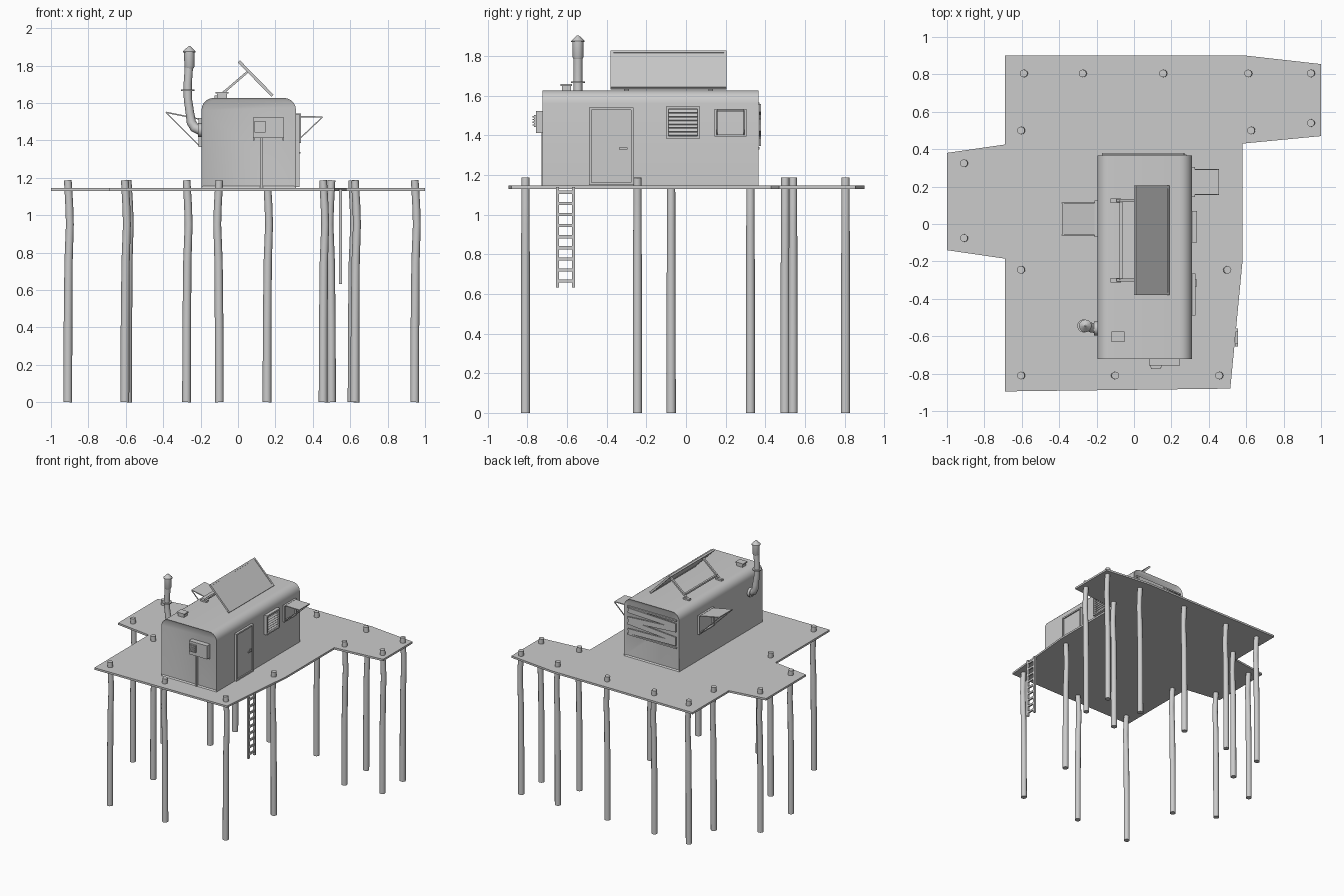
import bpy, bmesh, math
from mathutils import Vector

if "Cube" in bpy.data.objects:
    bpy.data.objects.remove(bpy.data.objects["Cube"])


def finish(bm, name, smooth=False):
    bmesh.ops.recalc_face_normals(bm, faces=bm.faces)
    me = bpy.data.meshes.new(name)
    bm.to_mesh(me)
    bm.free()
    ob = bpy.data.objects.new(name, me)
    bpy.context.collection.objects.link(ob)
    if smooth:
        bpy.ops.object.select_all(action='DESELECT')
        ob.select_set(True)
        bpy.context.view_layer.objects.active = ob
        bpy.ops.object.shade_smooth_by_angle(angle=math.radians(35))
    return ob


def box(name, x0, x1, y0, y1, z0, z1):
    bm = bmesh.new()
    bmesh.ops.create_cube(bm, size=1)
    for v in bm.verts:
        v.co = Vector(((x0 + x1) / 2 + v.co.x * (x1 - x0),
                       (y0 + y1) / 2 + v.co.y * (y1 - y0),
                       (z0 + z1) / 2 + v.co.z * (z1 - z0)))
    return finish(bm, name)


def bar(name, a, b, w=0.008, h=0.008, up=(0, 1, 0)):
    """Rectangular bar from a to b; w is measured along 'up'."""
    a, b = Vector(a), Vector(b)
    d = (b - a).normalized()
    s = Vector(up) - d * d.dot(Vector(up))
    s.normalize()
    t = d.cross(s)
    bm = bmesh.new()
    rings = [[bm.verts.new(p + s * i * w / 2 + t * j * h / 2)
              for i, j in ((-1, -1), (1, -1), (1, 1), (-1, 1))] for p in (a, b)]
    for k in range(4):
        bm.faces.new((rings[0][k], rings[0][k - 1], rings[1][k - 1], rings[1][k]))
    bm.faces.new(rings[0])
    bm.faces.new(rings[1])
    return finish(bm, name)


def tube(name, path, radii, n=12):
    """Round tube along a path lying in an xz-like plane."""
    pts = [Vector(p) for p in path]
    bm = bmesh.new()
    rings = []
    for i, p in enumerate(pts):
        d = (pts[min(i + 1, len(pts) - 1)] - pts[max(i - 1, 0)]).normalized()
        s = (Vector((0, 1, 0)) - d * d.y).normalized()
        t = d.cross(s)
        rings.append([bm.verts.new(p + radii[i] * (s * math.cos(k * math.tau / n) + t * math.sin(k * math.tau / n)))
                      for k in range(n)])
    for r, q in zip(rings, rings[1:]):
        for k in range(n):
            bm.faces.new((r[k - 1], r[k], q[k], q[k - 1]))
    bm.faces.new(rings[0])
    bm.faces.new(rings[-1])
    return finish(bm, name, True)


def extrude(name, pts, vec, inset=None, smooth=False):
    """Extrude a closed outline; optionally recess both end faces."""
    bm = bmesh.new()
    f = bm.faces.new([bm.verts.new(p) for p in pts])
    new = bmesh.ops.extrude_face_region(bm, geom=[f])['geom']
    bmesh.ops.translate(bm, verts=[e for e in new if isinstance(e, bmesh.types.BMVert)], vec=vec)
    bmesh.ops.recalc_face_normals(bm, faces=bm.faces)
    if inset:
        for e in [g for g in bm.faces if len(g.verts) > 4]:
            bmesh.ops.inset_region(bm, faces=[e], thickness=inset)
            bmesh.ops.translate(bm, verts=e.verts, vec=-e.normal * 0.008)
    return finish(bm, name, smooth)


def side_frame(name, x0, x1, y0, y1, z0, z1, w=0.012):
    """Four-piece frame on a side wall."""
    box(name + "_bottom", x0, x1, y0, y1, z0, z0 + w)
    box(name + "_top", x0, x1, y0, y1, z1 - w, z1)
    box(name + "_front", x0, x1, y0, y0 + w, z0 + w, z1 - w)
    box(name + "_back", x0, x1, y1 - w, y1, z0 + w, z1 - w)


# Deck
outline = [(-.69, .9), (.6, .9), (1, .855), (1, .47), (.58, .43), (.58, -.2), (.515, -.88),
           (-.69, -.895), (-.69, -.185), (-1, -.14), (-1, .38), (-.69, .425)]
extrude("deck", [(x, y, 1.13) for x, y in outline], (0, 0, .016))

# Slightly bent stilts
posts = [(-.59, .805), (-.275, .805), (.155, .805), (.61, .805), (.945, .805), (.945, .54), (.625, .5),
         (-.605, .5), (-.91, .325), (-.91, -.075), (-.605, -.245), (.5, -.245), (-.605, -.81),
         (-.1, -.81), (.455, -.81)]
bend = [(0, 0), (.4, .001), (.75, .004), (.95, .011), (1.05, .008), (1.187, 0)]
for i, (x, y) in enumerate(posts):
    s = -1 if i in (11, 13) else 1
    tube(f"stilt_{i + 1}", [(x + s * o, y, z) for z, o in bend], [.0235, .023, .022, .021, .021, .0205])

# Cabin shell with rounded roof edges and recessed ends
X0, X1, ZB, ZT, R = -.195, .31, 1.146, 1.627, .065
prof = [(X0, ZB), (X1, ZB)]
for cx, a0 in ((X1 - R, 0), (X0 + R, 90)):
    prof += [(cx + R * math.cos(math.radians(a0 + k * 15)), ZT - R + R * math.sin(math.radians(a0 + k * 15)))
             for k in range(7)]
extrude("cabin_shell", [(x, -.723, z) for x, z in prof], (0, 1.09, 0), .014, True)

# Door
box("door_panel", .3, .32, -.48, -.275, 1.155, 1.53)
side_frame("door_frame", .3, .329, -.49, -.265, 1.15, 1.54)
box("door_lock_plate", .318, .327, -.308, -.29, 1.32, 1.345)
box("door_handle", .327, .335, -.337, -.295, 1.329, 1.338)

# Louvred vent on the right wall
side_frame("vent_frame", .305, .337, -.1, .07, 1.385, 1.545)
for k in range(7):
    z = 1.403 + k * .019
    bar(f"vent_slat_{k + 1}", (.32, -.09, z + .004), (.32, .06, z + .004), .02, .004, (.7, 0, -.7))

# Propped window flaps on both sides
for name, xw, xo, y0, y1, zi, zo, zs in (("right_flap", .312, .452, .157, .292, 1.527, 1.525, 1.405),
                                         ("left_flap", -.197, -.385, -.058, .113, 1.515, 1.55, 1.375)):
    o = math.copysign(.014, xw)
    lo, hi = sorted((xw - o, xw + o))
    bar(name, (xw + o, (y0 + y1) / 2, zi), (xo, (y0 + y1) / 2, zo), y1 - y0, .007)
    side_frame(name + "_window", lo, hi, y0 - .012, y1 + .012, zs - .01, zi + .005, .009)
    for n, y in (("front", y0), ("back", y1)):
        bar(f"{name}_strut_{n}", (xw + o, y, zs), (xo, y, zo), .006, .006)

# Boarded-up back window
box("back_window_sill", -.17, .28, .355, .372, 1.33, 1.342)
box("back_window_head", -.17, .28, .355, .372, 1.555, 1.567)
for k, (z, t) in enumerate(((1.53, .008), (1.477, -.014), (1.425, .016), (1.372, -.006))):
    bar(f"back_board_{k + 1}", (-.17, .374, z - t), (.268, .374, z + t), .01, .04)

# Utility box and conduit on the front wall
box("utility_box", .08, .245, -.756, -.71, 1.412, 1.523)
box("utility_grille", .087, .148, -.768, -.756, 1.442, 1.503)
for k in range(4):
    z = 1.449 + k * .014
    box(f"grille_slat_{k + 1}", .092, .143, -.775, -.768, z, z + .006)
box("conduit", .117, .133, -.73, -.712, 1.146, 1.412)
for x in (.08, .237):
    box("box_bracket", x, x + .008, -.725, -.71, 1.4, 1.412)

# Stove pipe, collar and cap
cy = -.545
tube("stove_pipe", [(-.18, cy - .015, 1.455), (-.205, cy - .013, 1.456), (-.232, cy - .008, 1.468),
                    (-.25, cy, 1.497), (-.256, cy, 1.54), (-.268, cy, 1.62), (-.269, cy, 1.7), (-.262, cy, 1.8)],
     [.026, .026, .026, .025, .023, .022, .022, .022])
tube("wall_flange", [(-.215, cy - .013, 1.455), (-.194, cy - .013, 1.455)], [.037, .037])
tube("pipe_collar", [(-.268, cy, 1.664), (-.268, cy, 1.672)], [.036, .036])
tube("chimney_head", [(-.26, cy, 1.785), (-.26, cy, 1.795), (-.26, cy, 1.87)], [.022, .027, .028])
tube("chimney_cap", [(-.26, cy, 1.87), (-.26, cy, 1.876), (-.26, cy, 1.905)], [.034, .034, .004])

# Roof hatch
box("roof_vent_base", -.112, -.058, -.625, -.58, 1.62, 1.65)
box("roof_vent_cap", -.12, -.05, -.632, -.574, 1.65, 1.66)

# Tilted solar panel: backing sheet, raised frame and cell grid
lo, hi = Vector((.185, 0, 1.638)), Vector((.005, 0, 1.822))
d = (hi - lo).normalized()
nrm = Vector((-d.z, 0, d.x)) * -1
Y0, Y1 = -.38, .205
ym = Vector((0, (Y0 + Y1) / 2, 0))
bar("solar_sheet", lo + ym, hi + ym, Y1 - Y0, .008)
for n, p in (("lower", lo + d * .007), ("upper", hi - d * .007)):
    bar(f"solar_frame_{n}", p + Vector((0, Y0, 0)), p + Vector((0, Y1, 0)), .014, .016, d)
for n, y in (("front", Y0 + .007), ("back", Y1 - .007)):
    bar(f"solar_frame_{n}", lo + Vector((0, y, 0)), hi + Vector((0, y, 0)), .014, .016)
L = (hi - lo).length
bm = bmesh.new()
grid = [[bm.verts.new(lo + d * (.014 + (L - .028) * i / 6) + nrm * .0045
                      + Vector((0, Y0 + .014 + (Y1 - Y0 - .028) * j / 14, 0))) for j in range(15)] for i in range(7)]
cells = [bm.faces.new((grid[i][j], grid[i][j + 1], grid[i + 1][j + 1], grid[i + 1][j]))
         for i in range(6) for j in range(14)]
bmesh.ops.inset_individual(bm, faces=cells, thickness=.003, depth=.001)
finish(bm, "solar_cells")

# Solar panel supports
for n, y in (("front", -.3), ("back", .125)):
    bar(f"solar_strut_{n}", (-.09, y, 1.645), (.055, y, 1.77), .016, .012)
    box(f"strut_foot_{n}", -.125, -.07, y - .012, y + .012, 1.622, 1.64)
box("strut_cross_bar", -.078, -.062, -.3, .125, 1.652, 1.666)

# Ladder hanging from the deck edge
for n, y in (("front", -.648), ("back", -.567)):
    box(f"ladder_rail_{n}", .541, .557, y - .008, y + .008, .632, 1.14)
for k in range(9):
    z = .665 + k * .056
    box(f"ladder_rung_{k + 1}", .543, .555, -.645, -.57, z - .008, z + .008)
